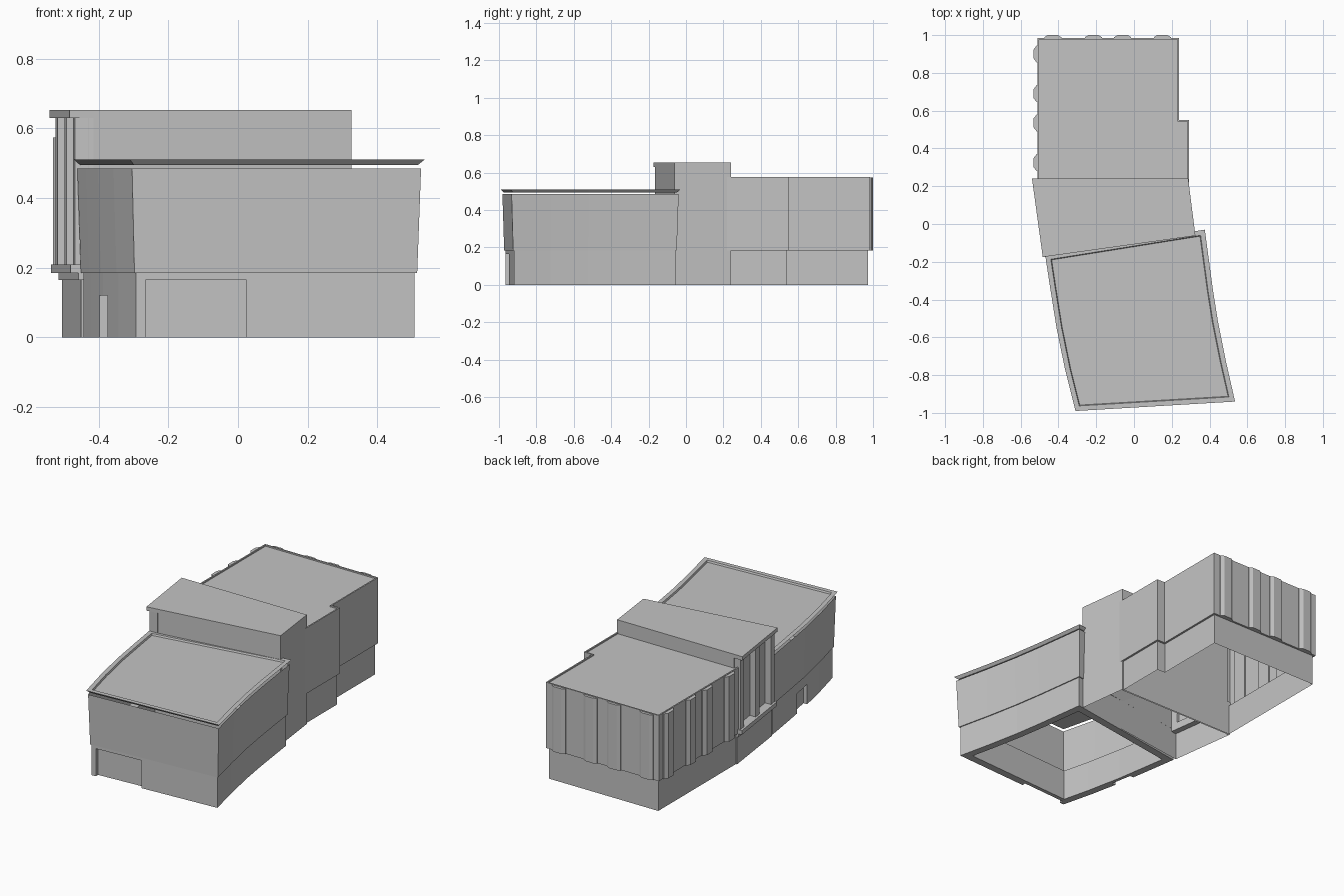
import bpy
import bmesh
from mathutils import Vector

if "Cube" in bpy.data.objects:
    bpy.data.objects.remove(bpy.data.objects["Cube"], do_unlink=True)

grey = bpy.data.materials.new("plain grey")
grey.use_nodes = True
grey.diffuse_color = (0.55, 0.55, 0.55, 1)
grey.node_tree.nodes["Principled BSDF"].inputs["Base Color"].default_value = grey.diffuse_color


def inset(pts, d):
    """Move each edge of a counter-clockwise outline inwards by d."""
    out = []
    for i, p in enumerate(pts):
        p = Vector(p)
        e1 = (p - Vector(pts[i - 1])).normalized()
        e2 = (Vector(pts[(i + 1) % len(pts)]) - p).normalized()
        n1, n2 = Vector((-e1.y, e1.x)), Vector((-e2.y, e2.x))
        out.append(tuple(p + (n1 + n2) * d / (1 + n1.dot(n2))))
    return out


def loft(name, loops, bottom=True, top=True, ring=False):
    """Skin a stack of (outline, height) loops, with optional caps."""
    bm = bmesh.new()
    rows = [[bm.verts.new((x, y, z)) for x, y in pts] for pts, z in loops]
    pairs = list(zip(rows, rows[1:]))
    if ring:
        pairs.append((rows[-1], rows[0]))
    for a, b in pairs:
        for i in range(len(a)):
            j = (i + 1) % len(a)
            bm.faces.new((a[i], a[j], b[j], b[i]))
    if bottom and not ring:
        bm.faces.new(rows[0][::-1])
    if top and not ring:
        bm.faces.new(rows[-1])
    me = bpy.data.meshes.new(name)
    bm.to_mesh(me)
    bm.free()
    ob = bpy.data.objects.new(name, me)
    bpy.context.collection.objects.link(ob)
    me.materials.append(grey)
    return ob


def prism(name, pts, z0, z1):
    return loft(name, [(pts, z0), (pts, z1)])


def cut(ob, cutter):
    cutter.hide_render = True
    mod = ob.modifiers.new("cut", "BOOLEAN")
    mod.operation, mod.solver, mod.object = "DIFFERENCE", "EXACT", cutter
    bpy.context.view_layer.objects.active = ob
    bpy.ops.object.modifier_apply(modifier=mod.name)
    bpy.data.objects.remove(cutter, do_unlink=True)


FLOOR = 0.185

# Front wing: curved plan, recessed ground storey, walls leaning outwards
right = [(.535, -.94), (.485, -.72), (.445, -.52), (.418, -.35), (.395, -.18), (.375, -.03)]
left = [(-.47, -.165), (-.445, -.33), (-.41, -.55), (-.365, -.77), (-.31, -.99)]
plan = right + left
base, core = inset(plan, .023), inset(plan, .068)
ground = loft("front_ground_walls",
              [(base, 0), (base, FLOOR), (core, FLOOR), (core, 0)], ring=True)
cut(ground, prism("garage_cutter",
                  [(-.265, -1.1), (.025, -1.1), (.025, -.925), (-.265, -.943)], -.1, .165))
cut(ground, prism("door_cutter",
                  [(-.5, -.61), (-.35, -.61), (-.374, -.48), (-.5, -.48)], -.1, .12))
loft("front_upper_walls",
     [(base, FLOOR), (inset(plan, .017), FLOOR), (inset(plan, .008), .485)],
     bottom=False, top=False)

# Floating roof plate with a raised flared rim
loft("front_roof", [(inset(plan, .015), .495), (plan, .51),
                    (inset(plan, .026), .51), (inset(plan, .03), .5)])

# Middle block
fl, fr, br, bl = (-.483, -.175), (.325, -.062), (.287, .24), (-.54, .24)
lower = [(-.45, -.17), fr, br, (-.505, .24)]
body = [(-.43, -.167), fr, br, (-.485, .24)]
loft("middle_block", [(lower, 0), (lower, FLOOR), (body, FLOOR), (body, .63)],
     bottom=False, top=False)
prism("middle_roof", [fl, fr, br, bl], .63, .653)


def along(t, d):
    """Point on the middle block's left side, d inside its roof edge."""
    return (fl[0] + (bl[0] - fl[0]) * t + d, fl[1] + (bl[1] - fl[1]) * t)


def side_strip(name, t0, t1, d, z0, z1):
    prism(name, [along(t0, d), along(t0, .07), along(t1, .07), along(t1, d)], z0, z1)


# Window sill and upright fins in the left recess
side_strip("window_sill", 0, 1, .003, FLOOR, .21)
side_strip("sill_band", 0, 1, .025, .165, FLOOR)
for t in (0.02, 0.45, 0.88):
    side_strip("window_fin", t, t + .1, .016, .21, .63)

# Back wing: stepped plan, slightly overhanging upper storey, low parapet
plan = [(-.51, .22), (.29, .22), (.29, .55), (.237, .55), (.237, .985), (-.51, .985)]
base, rim = inset(plan, .012), inset(plan, .008)
loft("back_wing", [(base, 0), (base, FLOOR), (plan, FLOOR),
                   (plan, .578), (rim, .578), (rim, .57)], bottom=False)

# Tapered upright bays on the back and left walls
section = [(-.045, -.005), (.045, -.005), (.045, .004), (.025, .016), (-.025, .016), (-.045, .004)]
for x in (-.43, -.215, -.06, .15):
    prism("back_bay", [(x + u, .985 + v) for u, v in section], FLOOR, .574)
for y in (.9, .69, .535, .325):
    prism("left_bay", [(-.51 - 1.3 * v, y + u) for u, v in section], FLOOR, .574)
